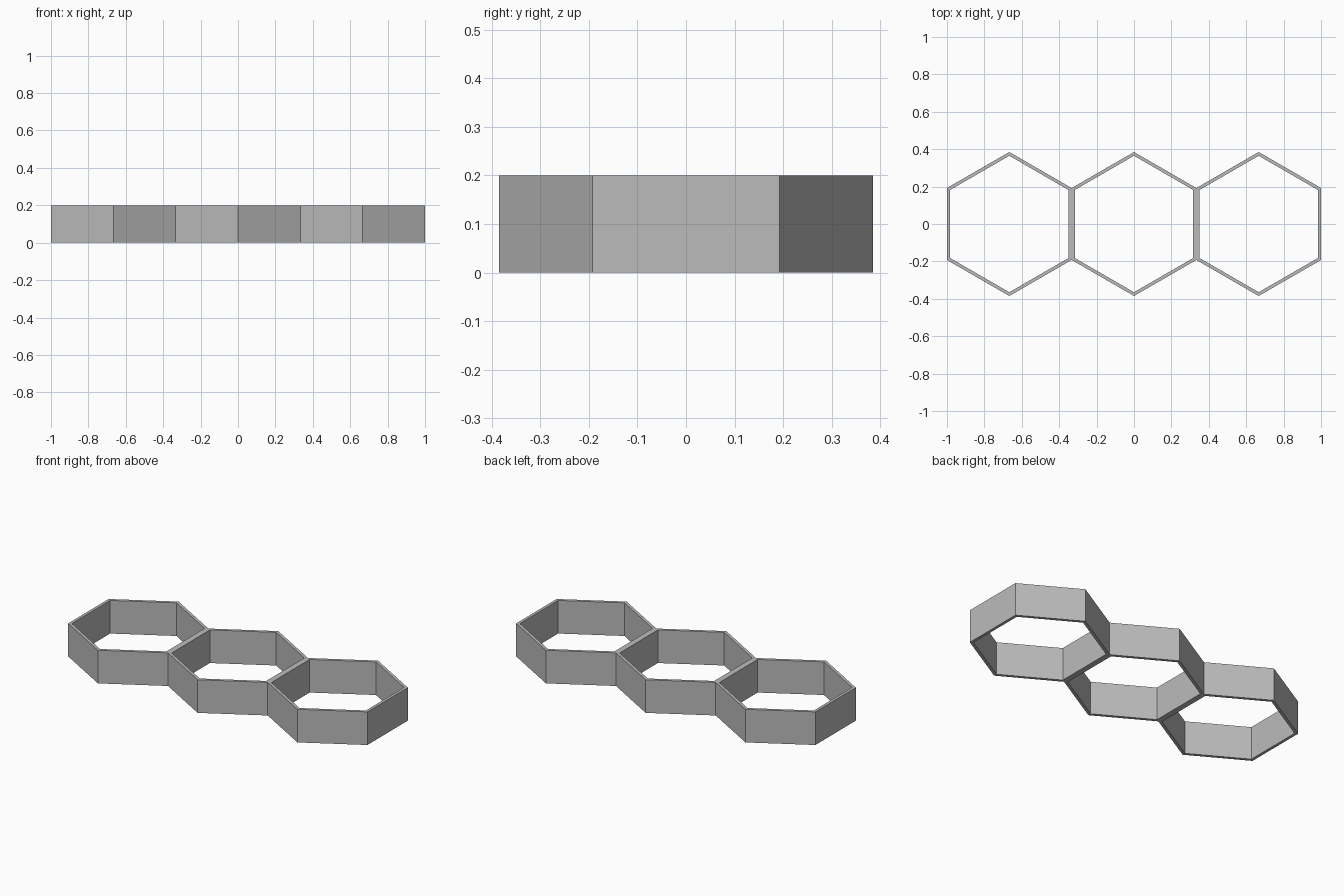
import bpy, bmesh, math

cube = bpy.data.objects.get("Cube")
if cube:
    bpy.data.objects.remove(cube, do_unlink=True)

APOTHEM = 1 / 3
WALL = 0.0175
HEIGHT = 0.2


def make_material(name, color):
    mat = bpy.data.materials.new(name)
    mat.use_nodes = True
    mat.diffuse_color = color
    mat.node_tree.nodes["Principled BSDF"].inputs["Base Color"].default_value = color
    return mat


def hexagon(bm, cx, apothem, z):
    """Pointy-ended hexagon of vertices; side 0 faces +x, side 3 faces -x."""
    r = apothem / math.cos(math.pi / 6)
    angles = [math.radians(60 * i - 30) for i in range(6)]
    return [bm.verts.new((cx + r * math.cos(a), r * math.sin(a), z)) for a in angles]


def add_cell(bm, cx, shared_sides):
    """Open hexagonal ring, without outer faces where it joins a neighbour."""
    outer_low, outer_top = (hexagon(bm, cx, APOTHEM, z) for z in (0, HEIGHT))
    inner_low, inner_top = (hexagon(bm, cx, APOTHEM - WALL, z) for z in (0, HEIGHT))
    for i in range(6):
        j = (i + 1) % 6
        strips = [(outer_top, inner_top), (inner_top, inner_low), (inner_low, outer_low)]
        if i not in shared_sides:
            strips.append((outer_low, outer_top))
        for a, b in strips:
            bm.faces.new((a[i], a[j], b[j], b[i]))


# Three cells in a row, welded along their shared walls
bm = bmesh.new()
for n, shared in ((-1, {0}), (0, {0, 3}), (1, {3})):
    add_cell(bm, n * 2 * APOTHEM, shared)
bmesh.ops.remove_doubles(bm, verts=bm.verts, dist=0.0005)

# Remove the seam running down the middle of each shared wall
seams = [e for e in bm.edges
         if all(abs(abs(v.co.x) - APOTHEM) < 0.001 for v in e.verts)
         and abs(e.verts[0].co.y - e.verts[1].co.y) > 0.1]
bmesh.ops.dissolve_edges(bm, edges=seams, use_verts=False)
bmesh.ops.recalc_face_normals(bm, faces=bm.faces)

mesh = bpy.data.meshes.new("honeycomb_frame")
bm.to_mesh(mesh)
bm.free()
frame = bpy.data.objects.new("honeycomb_frame", mesh)
bpy.context.collection.objects.link(frame)
mesh.materials.append(make_material("light_grey", (0.5, 0.5, 0.5, 1)))
